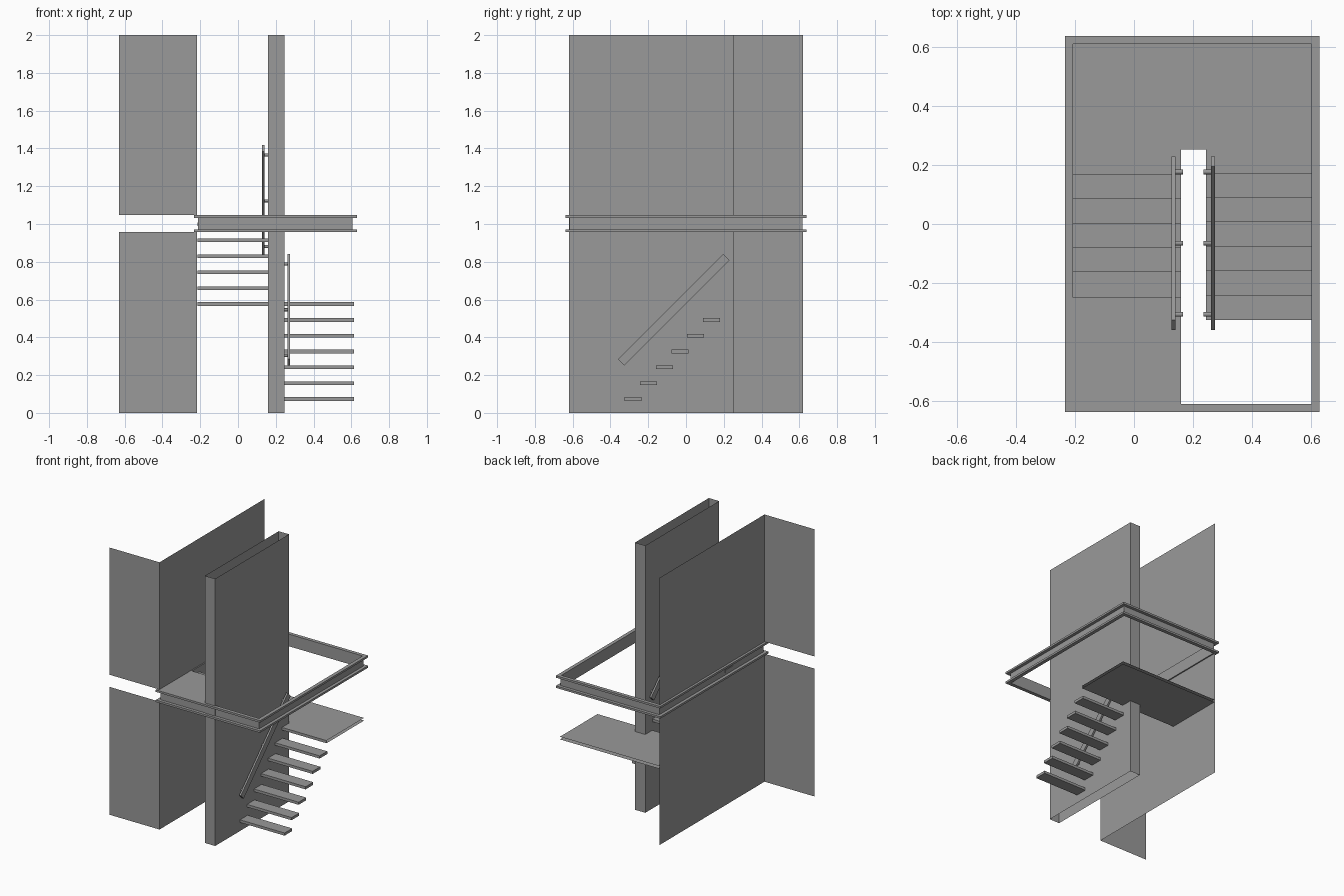
import bpy
import bmesh
from mathutils import Matrix, Vector

cube = bpy.data.objects.get("Cube")
if cube:
    bpy.data.objects.remove(cube, do_unlink=True)

grey = bpy.data.materials.new("plain_grey")
grey.use_nodes = True
COLOR = (0.32, 0.32, 0.32, 1)
grey.diffuse_color = COLOR
grey.node_tree.nodes["Principled BSDF"].inputs["Base Color"].default_value = COLOR


def finish(name, bm):
    bmesh.ops.recalc_face_normals(bm, faces=bm.faces[:])
    mesh = bpy.data.meshes.new(name)
    bm.to_mesh(mesh)
    bm.free()
    mesh.materials.append(grey)
    obj = bpy.data.objects.new(name, mesh)
    bpy.context.collection.objects.link(obj)
    return obj


def prism(name, outline, z0, z1, caps=True, open_sides=()):
    """Raise a plan outline from z0 to z1, leaving some sides open."""
    bm = bmesh.new()
    low = [bm.verts.new((x, y, z0)) for x, y in outline]
    high = [bm.verts.new((x, y, z1)) for x, y in outline]
    n = len(outline)
    for i in range(n):
        j = (i + 1) % n
        if i not in open_sides:
            bm.faces.new((low[i], low[j], high[j], high[i]))
    if caps:
        bm.faces.new(low[::-1])
        bm.faces.new(high)
    return finish(name, bm)


def rect(x0, x1, y0, y1):
    return [(x0, y0), (x1, y0), (x1, y1), (x0, y1)]


# Main dimensions
LEFT, RIGHT = -0.214, 0.614
WALL_L, WALL_R = 0.16, 0.245
FRONT, BACK = -0.62, 0.62
BEAM_LOW, BEAM_TOP = 0.957, 1.048
RISE, GOING, SLAB = 0.0837, 0.083, 0.02
LANDING = 7 * RISE
EDGE = 0.17

# Thin outer walls, L shaped in plan, with a gap for the beam
corner = [(-0.63, FRONT), (-0.216, FRONT), (-0.216, BACK)]
prism("lower_outer_wall", corner, 0, BEAM_LOW, caps=False, open_sides=(2,))
prism("upper_outer_wall", corner, BEAM_TOP, 2, caps=False, open_sides=(2,))

# Hollow centre wall between the flights
prism("centre_wall", rect(WALL_L, WALL_R, FRONT, 0.253), 0, 2, caps=False)

# Half landing, notched around the centre wall, open on its two outer sides
landing = [(LEFT, EDGE), (WALL_L, EDGE), (WALL_L, 0.253), (WALL_R, 0.253),
           (WALL_R, EDGE), (RIGHT, EDGE), (RIGHT, 0.614), (LEFT, 0.614)]
prism("half_landing", landing, LANDING - SLAB, LANDING, open_sides=(5, 6))

# Upper floor slab
prism("upper_floor", rect(-0.208, WALL_L, -0.613, -0.25), BEAM_TOP - SLAB, BEAM_TOP)

# Lower flight climbs to the back
for i in range(6):
    y = -0.326 + i * GOING
    top = (i + 1) * RISE
    prism(f"lower_tread_{i + 1}", rect(WALL_R, RIGHT, y, y + 0.09), top - SLAB, top)

# Upper flight climbs to the front
for i in range(5):
    y = EDGE - i * GOING
    top = LANDING + (i + 1) * 0.0845
    prism(f"upper_tread_{i + 1}", rect(LEFT, WALL_L, y - 0.09, y), top - SLAB, top)

# Channel beam swept around the stairwell, open side outward
profile = [(0, BEAM_LOW), (0.027, BEAM_LOW), (0.027, BEAM_LOW + 0.015),
           (0.004, BEAM_LOW + 0.015), (0.004, BEAM_TOP - 0.015),
           (0.027, BEAM_TOP - 0.015), (0.027, BEAM_TOP), (0, BEAM_TOP)]
bm = bmesh.new()
loops = []
for sx, sy in ((-1, -1), (1, -1), (1, 1), (-1, 1)):
    x = 0.603 if sx > 0 else -0.207
    loops.append([bm.verts.new((x + sx * d, sy * (0.612 + d), z)) for d, z in profile])
for a in range(4):
    here, there = loops[a], loops[(a + 1) % 4]
    for i in range(len(profile)):
        j = (i + 1) % len(profile)
        bm.faces.new((here[i], there[i], there[j], here[j]))
finish("channel_beam", bm)


# Sloping handrails with three round brackets each
def handrail(name, x, z, slope, wall_side):
    middle = Vector((x, -0.065, z))
    bm = bmesh.new()
    turn = Matrix.Rotation(slope * 0.7854, 4, "X")
    size = Matrix.Diagonal((0.013, 0.787, 0.048, 1))
    bmesh.ops.create_cube(bm, size=1, matrix=Matrix.Translation(middle) @ turn @ size)
    finish(name, bm)
    for i, step in enumerate((-0.242, 0, 0.242)):
        spot = middle + Vector((wall_side * 0.014, step, slope * step))
        bm = bmesh.new()
        bmesh.ops.create_cone(
            bm, cap_ends=True, segments=16, radius1=0.008, radius2=0.008, depth=0.038,
            matrix=Matrix.Translation(spot) @ Matrix.Rotation(1.5708, 4, "Y"))
        bracket = finish(f"{name}_bracket_{i + 1}", bm)
        for face in bracket.data.polygons:
            face.use_smooth = len(face.vertices) == 4


handrail("lower_handrail", 0.269, 0.546, 1, -1)
handrail("upper_handrail", 0.134, 1.123, -1, 1)
